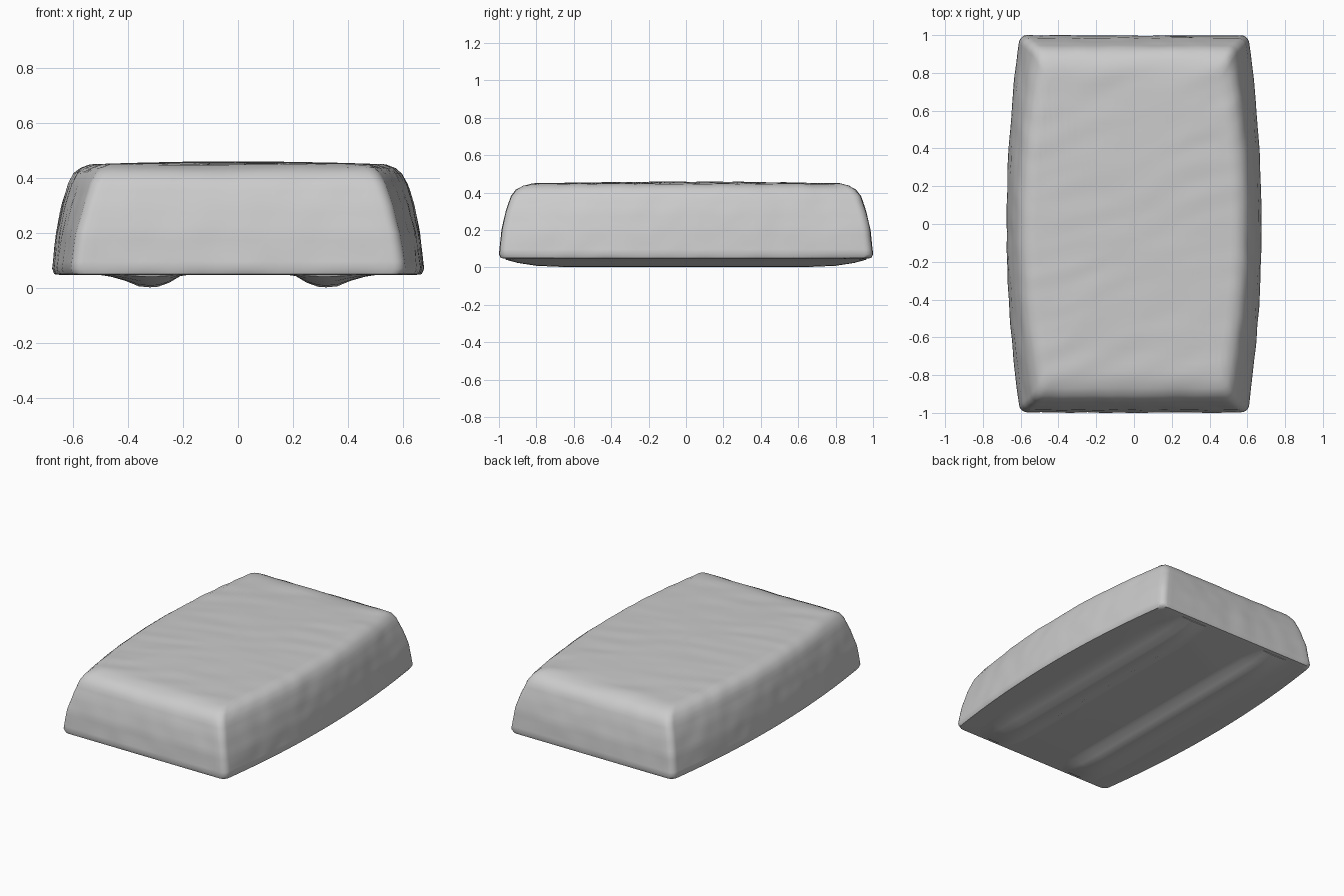
import bpy, bmesh, math
from mathutils import Vector, noise

cube = bpy.data.objects.get("Cube")
if cube:
    bpy.data.objects.remove(cube, do_unlink=True)

grey = bpy.data.materials.new("cover_grey")
grey.use_nodes = True
colour = (0.6, 0.6, 0.6, 1)
grey.diffuse_color = colour
grey.node_tree.nodes["Principled BSDF"].inputs["Base Color"].default_value = colour


def loft(name, rings, wrinkle=None):
    """Skin closed rings of equal length and cap both ends."""
    bm = bmesh.new()
    loops = [[bm.verts.new(p) for p in ring] for ring in rings]
    n = len(loops[0])
    for a, b in zip(loops, loops[1:]):
        for i in range(n):
            j = (i + 1) % n
            bm.faces.new((a[i], a[j], b[j], b[i]))
    bm.faces.new(loops[0][::-1])
    bm.faces.new(loops[-1])
    bmesh.ops.recalc_face_normals(bm, faces=bm.faces)
    bm.normal_update()
    if wrinkle:
        moves = [(v, v.normal * wrinkle(v)) for v in bm.verts]
        for v, d in moves:
            v.co += d
    mesh = bpy.data.meshes.new(name)
    bm.to_mesh(mesh)
    bm.free()
    mesh.materials.append(grey)
    ob = bpy.data.objects.new(name, mesh)
    bpy.context.collection.objects.link(ob)
    bpy.ops.object.select_all(action='DESELECT')
    ob.select_set(True)
    bpy.context.view_layer.objects.active = ob
    bpy.ops.object.shade_smooth_by_angle(angle=math.radians(50))
    return ob


def outline(z, mid, end, length, r=0.045, sides=56, ends=32, arc=5):
    """Rounded rectangle whose long sides bow outwards."""
    half = []
    for i in range(ends):                       # front edge
        half.append((-(end - r) + 2 * (end - r) * i / ends, -length))
    for i in range(arc):                        # rounded corner
        t = math.pi / 2 * i / arc
        half.append((end - r + r * math.sin(t), -length + r - r * math.cos(t)))
    for i in range(sides):                      # bowed side
        k = -1 + 2 * i / sides
        half.append((mid - (mid - end) * k * k, k * (length - r)))
    for i in range(arc):                        # rear corner
        t = math.pi / 2 * i / arc
        half.append((end - r + r * math.cos(t), length - r + r * math.sin(t)))
    other = [(-x, -y) for x, y in half]
    # the first half runs on to the rear edge, so drop its duplicate front points
    return [Vector((x, y, z)) for x, y in half + other]


# Cover levels: height, half width at middle, half width at ends, half length
levels = [
    (.047, .645, .58, .965), (.05, .667, .60, .99), (.07, .675, .61, .998),
    (.20, .660, .592, .985), (.30, .640, .565, .962), (.38, .615, .537, .935),
    (.415, .597, .518, .908), (.435, .572, .498, .87), (.447, .54, .47, .82),
]
rings = [outline(*levels[0])]
for a, b in zip(levels, levels[1:]):
    steps = max(1, round((b[0] - a[0]) / 0.025))
    for s in range(1, steps + 1):
        t = s / steps
        rings.append(outline(*[p + (q - p) * t for p, q in zip(a, b)]))

# Flat, slightly domed top made of shrinking rings
rim = rings[-1]
for k in range(1, 20):
    s = 1 - k / 20
    rings.append([Vector((p.x * s, p.y * s, p.z + 0.011 * (1 - s * s))) for p in rim])


def wrinkle(v):
    c, n = v.co, v.normal
    if n.z < -0.5:
        return 0
    if n.z > 0.8:                               # long folds across the top
        fade = 0.3 + 0.7 * min(1, abs(c.y))
        return 0.007 * fade * noise.noise(Vector((c.x * 3, c.y * 11 - c.x * 3, 2)))
    return 0.004 * noise.noise(c * 9)           # dimpled sides


loft("fabric_cover", rings, wrinkle)

# Two runners below: gentle outer slope, steeper inner slope
profile = [(.16, 0), (.21, .15), (.25, .65), (.29, .95), (.32, 1),
           (.36, .92), (.41, .5), (.46, .2), (.52, 0)]
stations = [(-.965, .1), (-.9, .5), (-.8, .85), (-.65, 1),
            (.65, 1), (.8, .85), (.9, .5), (.965, .1)]
for name, side in (("left_runner", 1), ("right_runner", -1)):
    loft(name, [
        [Vector((side * x, y, .05 - .004 * d - .044 * d * h)) for x, d in profile]
        + [Vector((side * x, y, .055)) for x, d in profile[::-1]]
        for y, h in stations])
